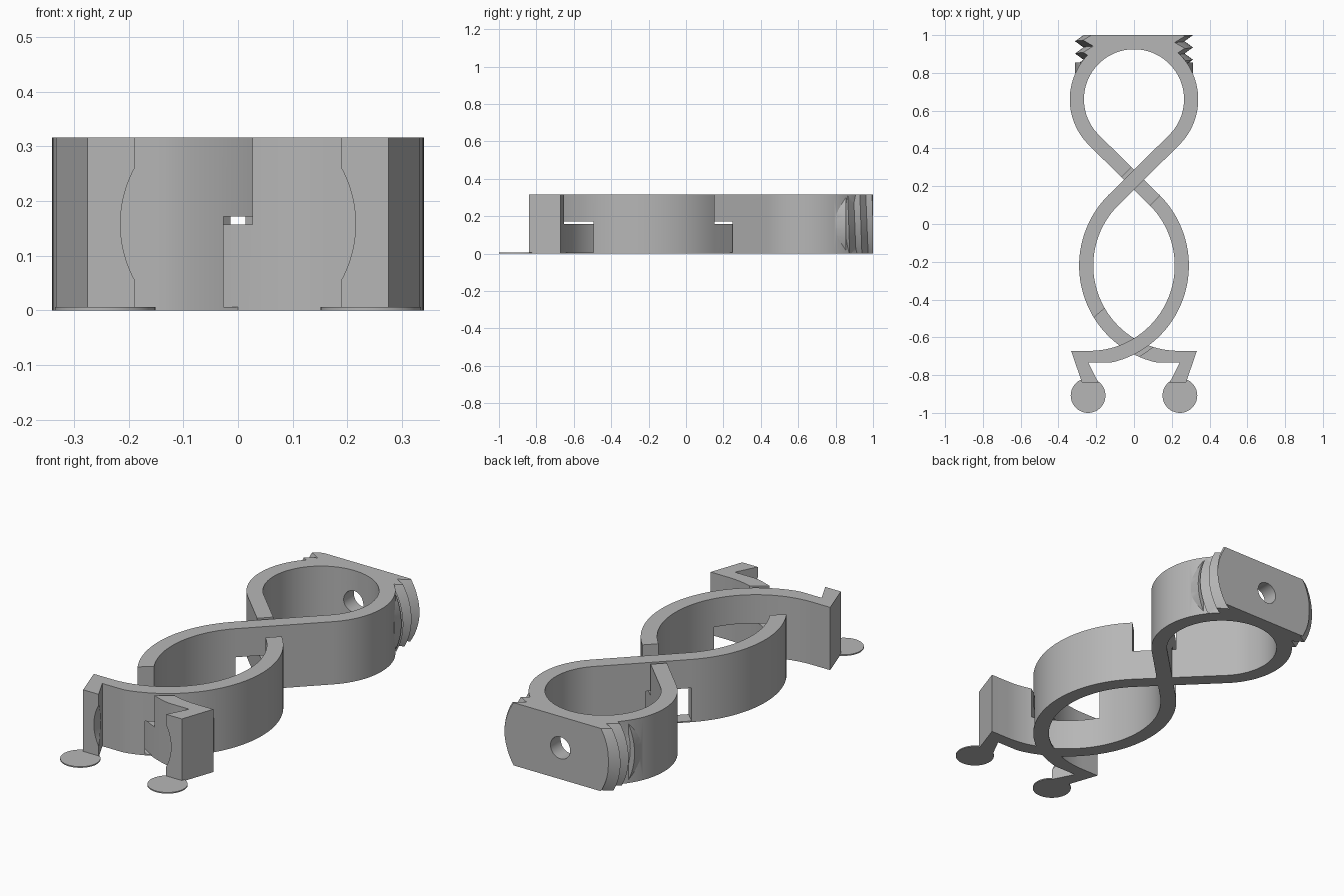
import bpy, bmesh
from math import sin, cos, pi, radians
from mathutils import Matrix

HEIGHT = 0.316
FILM = 0.006            # thin layer under the lower notches
HALF_WIDTH = 0.0375     # half the band thickness
MID = HEIGHT / 2

if "Cube" in bpy.data.objects:
    bpy.data.objects.remove(bpy.data.objects["Cube"])

grey = bpy.data.materials.new("plain_grey")
grey.use_nodes = True
colour = (0.47, 0.47, 0.47, 1)
grey.diffuse_color = colour
grey.node_tree.nodes["Principled BSDF"].inputs["Base Color"].default_value = colour


def make_object(name, bm):
    bmesh.ops.recalc_face_normals(bm, faces=bm.faces)
    mesh = bpy.data.meshes.new(name)
    bm.to_mesh(mesh)
    bm.free()
    mesh.materials.append(grey)
    obj = bpy.data.objects.new(name, mesh)
    bpy.context.collection.objects.link(obj)
    return obj


def extrude_up(bm, z0, z1):
    """Turn flat faces at z = 0 into a solid from z0 to z1."""
    bmesh.ops.translate(bm, verts=bm.verts, vec=(0, 0, z0))
    result = bmesh.ops.extrude_face_region(bm, geom=list(bm.faces), use_keep_orig=True)
    top = [g for g in result["geom"] if isinstance(g, bmesh.types.BMVert)]
    bmesh.ops.translate(bm, verts=top, vec=(0, 0, z1 - z0))


def prism(name, points, z0, z1, side=1):
    bm = bmesh.new()
    bm.faces.new([bm.verts.new((side * x, y, 0)) for x, y in points])
    extrude_up(bm, z0, z1)
    return make_object(name, bm)


def cylinder(name, radius, depth, centre, along_y=False, segments=96):
    bm = bmesh.new()
    matrix = Matrix.Translation(centre)
    if along_y:
        matrix = matrix @ Matrix.Rotation(pi / 2, 4, "X")
    bmesh.ops.create_cone(bm, cap_ends=True, segments=segments, radius1=radius,
                          radius2=radius, depth=depth, matrix=matrix)
    return make_object(name, bm)


def combine(target, tool, operation):
    mod = target.modifiers.new("cut", "BOOLEAN")
    mod.object, mod.operation, mod.solver = tool, operation, "EXACT"
    bpy.context.view_layer.objects.active = target
    bpy.ops.object.modifier_apply(modifier=mod.name)
    bpy.data.objects.remove(tool)


def arc_pairs(cx, cy, radius, start, end, steps, flip):
    """Pairs of band edge points along an arc, left of travel first."""
    pairs = []
    for i in range(steps + 1):
        a = radians(start + (end - start) * i / steps)
        pair = [(cx + r * cos(a), cy + r * sin(a))
                for r in (radius + HALF_WIDTH, radius - HALF_WIDTH)]
        pairs.append(pair[::-1] if flip else pair)
    return pairs


# Edge pairs of one band: upper ring, straight crossing, lower bow, hook
band_edges = arc_pairs(0, 0.66, 0.3025, 60, -45, 28, False)
bow = arc_pairs(0.236, -0.22, 0.489, 135, 270, 48, True)
band_edges += [(left, (x, max(y, -0.734))) for left, (x, y) in bow]
band_edges += [((0.333, -0.6715), (0.242, -0.734)), ((0.275, -0.84), (0.188, -0.84))]

# Plan outlines of the notches where the bands pass each other
upper_notch = [(0.11, 0.205), (-0.03, 0.345), (-0.18, 0.195), (-0.04, 0.055)]
upper_notch = [(x, y) for x, y in upper_notch]
front_notch = [(-0.27, -0.545), (-0.09, -0.39), (0.2, -0.583), (-0.06, -0.763)]
LOWER = (FILM, 0.172)
UPPER = (0.157, 0.4)


def band(name, side, upper_range, front_range):
    bm = bmesh.new()
    rows = [[bm.verts.new((side * x, y, 0)) for x, y in pair] for pair in band_edges]
    for (a, b), (c, d) in zip(rows, rows[1:]):
        bm.faces.new((a, b, d, c))
    extrude_up(bm, 0, HEIGHT)
    obj = make_object(name, bm)
    combine(obj, prism("notch", upper_notch, *upper_range, side), "DIFFERENCE")
    combine(obj, prism("notch", front_notch, *front_range, side), "DIFFERENCE")
    return obj


def thread(name, radius, depth, pitch, segments=96, rows=18):
    """Helical ridge around y, with row 0 at the far end."""
    bm = bmesh.new()
    grid = []
    for k in range(rows):
        r = radius - (depth if k % 2 else 0)
        ring = []
        for j in range(segments):
            a = 2 * pi * j / segments
            y = 1.0 + pitch * (k / 2 - 6 + j / segments)
            ring.append(bm.verts.new((r * cos(a), y, MID - r * sin(a))))
        grid.append(ring)
    for k in range(rows - 1):
        for j in range(segments):
            if j + 1 < segments:
                c, d = grid[k + 1][j + 1], grid[k][j + 1]
            elif k + 3 < rows:
                c, d = grid[k + 3][0], grid[k + 2][0]
            else:
                continue
            bm.faces.new((grid[k][j], grid[k + 1][j], c, d))
    bmesh.ops.holes_fill(bm, edges=[e for e in bm.edges if e.is_boundary], sides=0)
    return make_object(name, bm)


# Threaded end plate, trimmed to the band height and the ring opening
plate = thread("end_plate", 0.312, 0.045, 0.065)
combine(plate, cylinder("collar", 0.312, 0.15, (0, 0.78, MID), True), "UNION")
combine(plate, prism("slab", [(-0.5, 0.8), (0.5, 0.8), (0.5, 1), (-0.5, 1)], 0, HEIGHT),
        "INTERSECT")
combine(plate, cylinder("opening", 0.265, 1, (0, 0.66, MID)), "DIFFERENCE")

# Crossing bands, one under and one over
clip = band("clip_body", 1, LOWER, UPPER)
combine(clip, band("second_band", -1, UPPER, LOWER), "UNION")
combine(clip, plate, "UNION")

# Round hole in the plate and the rounded grip inside the hooks
combine(clip, cylinder("hole", 0.055, 0.3, (0, 0.98, MID), True, 48), "DIFFERENCE")
combine(clip, cylinder("grip", 0.215, 0.14, (0, -0.806, MID), True), "DIFFERENCE")

# Thin foot discs under the hooks
for side, label in ((1, "left"), (-1, "right")):
    disc = cylinder(label + "_foot_disc", 0.092, FILM, (side * 0.243, -0.908, FILM / 2),
                    segments=48)

# Smooth curves, sharp corners
bpy.ops.object.select_all(action="DESELECT")
for obj in bpy.context.scene.objects:
    if obj.type == "MESH":
        obj.select_set(True)
        bpy.context.view_layer.objects.active = obj
bpy.ops.object.shade_smooth_by_angle(angle=radians(25))
